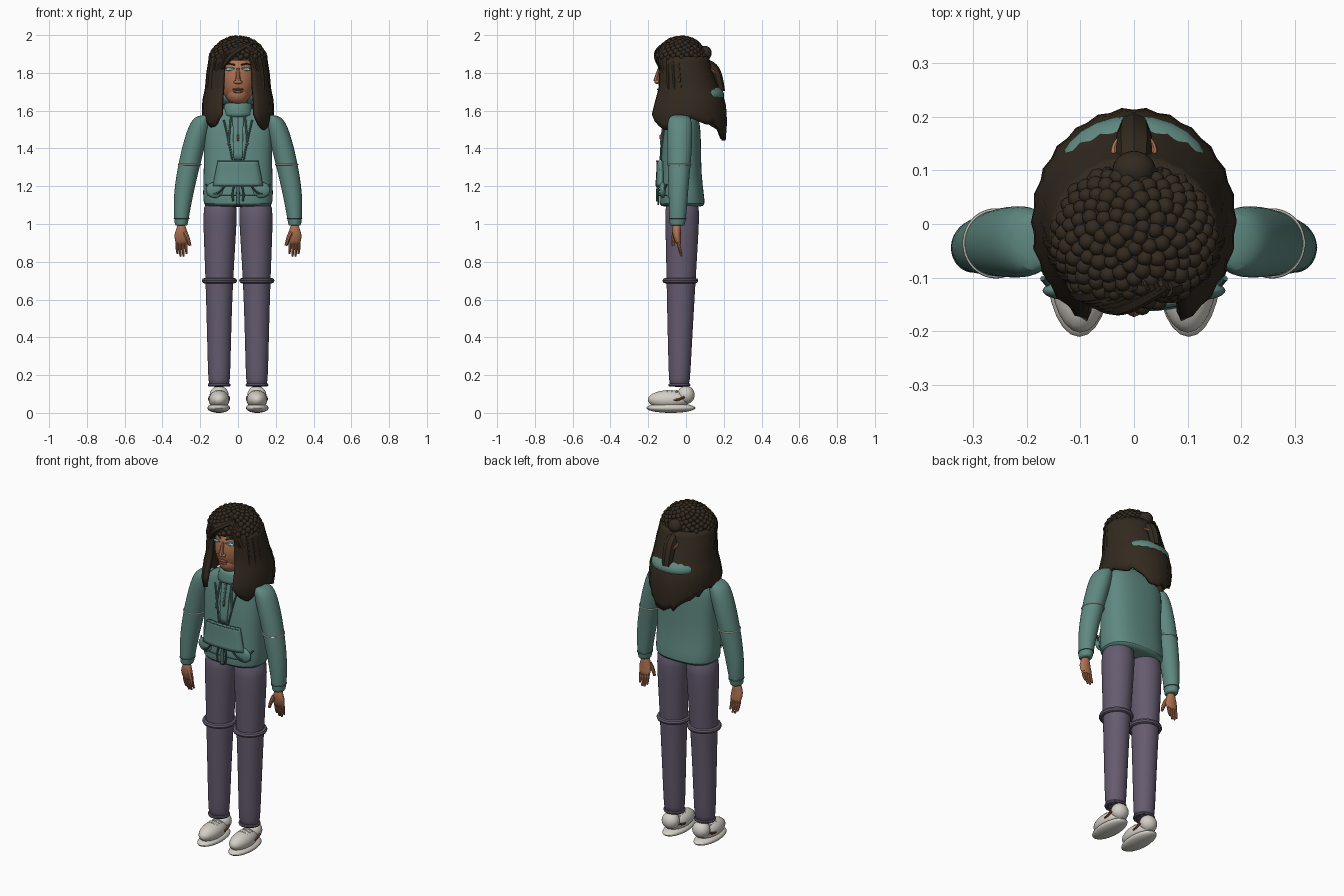
import bpy, bmesh, math, random
from math import sin, cos, pi, radians
from mathutils import Matrix, Vector

random.seed(4)
if "Cube" in bpy.data.objects:
    bpy.data.objects.remove(bpy.data.objects["Cube"])


def material(name, *rgb):
    m = bpy.data.materials.new(name)
    m.use_nodes = True
    m.diffuse_color = (*rgb, 1)
    m.node_tree.nodes["Principled BSDF"].inputs["Base Color"].default_value = (*rgb, 1)
    return m


TEAL = material("jacket teal", .115, .25, .22)
DEEP = material("trim teal", .06, .14, .125)
PLUM = material("trouser plum", .13, .105, .16)
HAIR = material("hair brown", .033, .023, .014)
SKIN = material("skin", .43, .17, .085)
LIP = material("lip", .27, .09, .06)
WHITE = material("shoe white", .66, .63, .57)
EYE = material("eye turquoise", .12, .5, .5)
RUST = material("rust accent", .33, .08, .04)
made = []


def add(name, bm, mat, subdivide=False, thickness=0):
    me = bpy.data.meshes.new(name)
    if not thickness:
        bmesh.ops.recalc_face_normals(bm, faces=bm.faces)
    bm.to_mesh(me)
    bm.free()
    ob = bpy.data.objects.new(name, me)
    bpy.context.collection.objects.link(ob)
    me.materials.append(mat)
    if thickness:
        mod = ob.modifiers.new("thickness", 'SOLIDIFY')
        mod.thickness, mod.offset = thickness, 0
    if subdivide:
        mod = ob.modifiers.new("smooth", 'SUBSURF')
        mod.levels = mod.render_levels = 1
    made.append(ob)
    return ob


def blob(name, pos, size, mat, tilt=0):
    bm = bmesh.new()
    bmesh.ops.create_uvsphere(bm, u_segments=24, v_segments=14, radius=1, matrix=Matrix.Translation(pos)
                              @ Matrix.Rotation(tilt, 4, 'Y') @ Matrix.Diagonal((*size, 1)))
    return add(name, bm, mat)


def oval(angle, power):
    c, s = cos(angle), sin(angle)
    return [math.copysign(abs(v) ** (2 / power), v) for v in (c, s)]


def loft(name, rows, mat, n=20, power=2.0):
    # rows hold centre x, centre y, height, x radius, y radius
    bm = bmesh.new()
    rings = []
    for cx, cy, z, rx, ry in rows:
        pts = [oval(2 * pi * i / n, power) for i in range(n)]
        rings.append([bm.verts.new((cx + rx * a, cy + ry * b, z)) for a, b in pts])
    for lo, hi in zip(rings, rings[1:]):
        for i in range(n):
            bm.faces.new((lo[i], lo[(i + 1) % n], hi[(i + 1) % n], hi[i]))
    bm.faces.new(rings[0])
    bm.faces.new(rings[-1])
    return add(name, bm, mat, True)


def tube(name, points, radius, mat, closed=False, taper=None):
    cu = bpy.data.curves.new(name, 'CURVE')
    cu.dimensions, cu.bevel_depth, cu.bevel_resolution = '3D', radius, 2
    cu.use_fill_caps, cu.resolution_u = True, 5
    sp = cu.splines.new('NURBS')
    sp.points.add(len(points) - 1)
    for i, p in enumerate(points):
        sp.points[i].co = (*p, 1)
        sp.points[i].radius = taper[i] if taper else 1
    sp.use_cyclic_u, sp.use_endpoint_u, sp.order_u = closed, True, 3
    tmp = bpy.data.objects.new(name + " path", cu)
    bm = bmesh.new()
    bm.from_mesh(tmp.to_mesh())
    bpy.data.objects.remove(tmp)
    return add(name, bm, mat)


def ring(name, cx, cy, z, rx, ry, radius, mat):
    n = 20
    pts = [(cx + rx * cos(2 * pi * i / n), cy + ry * sin(2 * pi * i / n), z) for i in range(n)]
    return tube(name, pts, radius, mat, True)


def blend(rows, z):
    for a, b in zip(rows, rows[1:]):
        if a[0] <= z <= b[0]:
            t = (z - a[0]) / (b[0] - a[0])
            return [p + (q - p) * t for p, q in zip(a, b)]
    return rows[0] if z < rows[0][0] else rows[-1]


# Jacket body: height, half width, front, back
BODY = [(1.09, .165, -.125, .085), (1.1, .183, -.143, .102), (1.16, .187, -.143, .095),
        (1.26, .182, -.135, .082), (1.4, .182, -.13, .08), (1.5, .185, -.118, .078),
        (1.56, .175, -.105, .068), (1.6, .12, -.1, .05), (1.62, .07, -.09, .03)]
loft("jacket_body", [(0, (f + b) / 2, z, w, (b - f) / 2) for z, w, f, b in BODY], TEAL, 28, 2.5)
loft("collar", [(0, -.05, z, r, r * .95) for z, r in ((1.56, .09), (1.59, .08), (1.63, .075), (1.645, .068))], TEAL)
loft("neck", [(0, -.045, z, .05, .05) for z in (1.58, 1.64, 1.72)], SKIN)


def front(x, z, lift=0.0):
    _, w, f, b = blend(BODY, z)
    k = max(0, 1 - abs(x / w) ** 2.5) ** .4
    return Vector((x, (f + b) / 2 - (b - f) / 2 * k - lift, z))


def panel(name, wide_low, wide_high, z0, z1, lift, thick, mat, cx=0):
    # Curved plate that follows the jacket front
    bm = bmesh.new()
    n = 8
    grid = []
    for j in range(n + 1):
        v = j / n
        w = wide_low + (wide_high - wide_low) * v
        grid.append([bm.verts.new(front(cx + w * (2 * i / n - 1), z0 + (z1 - z0) * v, lift)) for i in range(n + 1)])
    for a, b in zip(grid, grid[1:]):
        for i in range(n):
            bm.faces.new((a[i], a[i + 1], b[i + 1], b[i]))
    return add(name, bm, mat, False, thick)


panel("zip_placket", .022, .03, 1.34, 1.59, .003, .008, TEAL)
panel("zip_line", .005, .006, 1.44, 1.6, .008, .006, DEEP)
blob("zip_pull", front(0, 1.46, .012), (.006, .006, .014), RUST)
panel("front_pouch", .13, .105, 1.2, 1.335, .012, .022, TEAL)
tube("pouch_top_seam", [front(x * .026, 1.333, .024) for x in range(-4, 5)], .003, DEEP)
tube("hem_band_seam", [front(x * .02, 1.15, .002) for x in range(-8, 9)], .003, DEEP)
panel("hem_gap", .012, .008, 1.1, 1.2, .004, .006, DEEP)
for s, side in ((1, "left"), (-1, "right")):
    tube(side + "_chest_seam", [front(s * x, z, .004) for x, z in ((.075, 1.55), (.05, 1.45), (.03, 1.34))], .005, DEEP)
    tube(side + "_drawcord", [front(s * x, z, .008) for x, z in ((.035, 1.59), (.045, 1.5), (.05, 1.42))], .005, TEAL)
    blob(side + "_side_pocket", front(s * .12, 1.18, 0), (.05, .018, .042), TEAL)
    tube(side + "_pocket_flap", [front(s * x, z, .018) for x, z in ((.065, 1.21), (.1, 1.155), (.15, 1.165), (.17, 1.21))],
         .005, DEEP)
    tube(side + "_hem_cord", [front(s * x, z, .012) for x, z in ((.02, 1.2), (.035, 1.16), (.025, 1.12))], .005, DEEP)

# Sleeves, hands, trousers and shoes, one side at a time
ARM = [(1.578, .165, -.035, .02, .035), (1.568, .187, -.033, .04, .055), (1.54, .198, -.033, .054, .066),
       (1.48, .216, -.033, .06, .068), (1.4, .238, -.034, .06, .066), (1.32, .257, -.036, .059, .062),
       (1.2, .282, -.04, .055, .054), (1.1, .295, -.042, .047, .049), (1.02, .3, -.045, .038, .044),
       (.995, .3, -.046, .034, .04), (.99, .3, -.046, .028, .032)]
LEG = [(.135, .1, -.035, .05, .048), (.16, .1, -.035, .058, .056), (.3, .1, -.033, .062, .062),
       (.5, .1, -.03, .067, .07), (.7, .099, -.026, .074, .078), (.9, .097, -.022, .084, .086),
       (1.04, .095, -.02, .091, .092), (1.14, .093, -.02, .088, .09)]
for s, side in ((1, "left"), (-1, "right")):
    loft(side + "_sleeve", [(s * x, y, z, rx, ry) for z, x, y, rx, ry in ARM], TEAL)
    ring(side + "_elbow_piping", s * .257, -.036, 1.315, .059, .062, .004, WHITE)
    ring(side + "_cuff_piping", s * .299, -.044, 1.03, .039, .044, .003, DEEP)
    loft(side + "_palm", [(s * x, y, z, rx, ry) for x, y, z, rx, ry in
                          ((.298, -.038, .89, .03, .012), (.298, -.043, .91, .036, .018),
                           (.302, -.05, .945, .037, .022), (.3, -.05, .97, .027, .023), (.3, -.05, 1.0, .022, .022))], SKIN)
    for i in range(4):
        x = .275 + .016 * i
        tip = .843 - (.015 if i in (1, 2) else 0)
        tube(f"{side}_finger_{i + 1}", [(s * x, -.04, .905), (s * x, -.036, .87), (s * (x - .003), -.024, tip)],
             .009, SKIN, taper=(1, 1, .6))
    tube(side + "_thumb", [(s * .28, -.06, .955), (s * .262, -.07, .92), (s * .254, -.068, .885)], .011, SKIN,
         taper=(1.2, 1, .7))
    loft(side + "_trouser_leg", [(s * x, y, z, rx, ry) for z, x, y, rx, ry in LEG], PLUM)
    ring(side + "_knee_roll", s * .099, -.03, .7, .08, .082, .014, PLUM)
    ring(side + "_ankle_roll", s * .1, -.035, .148, .052, .05, .009, PLUM)
    blob(side + "_sole", (s * .102, -.08, .026), (.06, .13, .026), WHITE)
    blob(side + "_shoe_upper", (s * .1, -.09, .07), (.055, .112, .05), WHITE)
    blob(side + "_shoe_heel", (s * .1, 0, .095), (.05, .046, .048), WHITE)
    for k in (1, -1):
        tube(side + "_shoe_accent", [(s * .1 + k * .05, -.065, .068), (s * .1 + k * .054, -.035, .068),
                                     (s * .1 + k * .05, -.008, .085)], .006, RUST)
    for j in range(3):
        y = -.1 + .025 * j
        tube(side + "_lace", [(s * .1 - .03, y, .108), (s * .1, y, .126), (s * .1 + .03, y, .108)], .005, WHITE)

# Face
blob("head", (0, -.05, 1.775), (.095, .1, .145), SKIN)
blob("jaw", (0, -.07, 1.69), (.062, .07, .062), SKIN)


def face(x, z, lift=0.0):
    k = max(0, 1 - (x / .095) ** 2 - ((z - 1.775) / .145) ** 2)
    return Vector((x, -.05 - .1 * math.sqrt(k) - lift, z))


tube("nose_bridge", [face(0, 1.825, -.004), face(0, 1.785, .004), face(0, 1.755, .01)], .012, SKIN, taper=(.7, .9, 1.2))
blob("nose_base", face(0, 1.752, .004), (.024, .014, .011), SKIN)
blob("upper_lip", face(0, 1.713, .003), (.03, .01, .006), LIP)
blob("lower_lip", face(0, 1.7, .005), (.025, .01, .007), LIP)
for s, side in ((1, "left"), (-1, "right")):
    blob(side + "_eye", face(s * .043, 1.819, 0), (.022, .008, .008), WHITE, s * .08)
    blob(side + "_iris", face(s * .043, 1.819, .004), (.01, .006, .008), EYE)
    tube(side + "_eyelid", [face(s * x, z, .004) for x, z in ((.02, 1.822), (.042, 1.833), (.066, 1.824))], .004, EYE)
    tube(side + "_brow", [face(s * x, z, .003) for x, z in ((.018, 1.842), (.045, 1.853), (.07, 1.842))], .004, HAIR)

# Long hair: height, half width, front, back; open over the face
FALL = [(1.45, .15, -.175, .2), (1.52, .168, -.19, .205), (1.58, .18, -.198, .205), (1.65, .177, -.178, .198),
        (1.72, .163, -.155, .165), (1.8, .156, -.15, .135), (1.88, .143, -.15, .11)]
HEM = [(28, 1.59), (42, 1.525), (58, 1.51), (75, 1.55), (100, 1.56), (130, 1.53), (155, 1.47), (180, 1.435)]
bm = bmesh.new()
grid = []
cols, levels = 44, 12
for i in range(cols + 1):
    deg = 28 + (360 - 56) * i / cols
    a = radians(deg)
    low = blend(HEM, min(deg, 360 - deg))[1] + random.uniform(-.016, .016)
    column = []
    for j in range(levels + 1):
        z = low + (1.885 - low) * j / levels
        _, w, f, b = blend(FALL, z)
        wave = 1 + (.012 if i % 2 else -.012)
        column.append(bm.verts.new((w * wave * sin(a), (f + b) / 2 - (b - f) / 2 * wave * cos(a), z)))
    grid.append(column)
for a, b in zip(grid, grid[1:]):
    for j in range(levels):
        bm.faces.new((a[j], b[j], b[j + 1], a[j + 1]))
add("long_hair", bm, HAIR, False, .02)
blob("hood", (0, .1, 1.682), (.14, .102, .062), TEAL)

# Crown with round curls, side braids, fringe and ponytail
CENTRE, SIZE = Vector((0, -.025, 1.84)), Vector((.15, .135, .144))
bm = bmesh.new()
bmesh.ops.create_uvsphere(bm, u_segments=28, v_segments=18, radius=1,
                          matrix=Matrix.Translation(CENTRE) @ Matrix.Diagonal((*SIZE, 1)))
bmesh.ops.delete(bm, geom=[v for v in bm.verts if v.co.z < 1.855], context='VERTS')
add("crown", bm, HAIR)
bm = bmesh.new()
count = 150
for i in range(count):
    h = 1 - .72 * (i + .5) / count
    a, r = i * 2.39996, math.sqrt(1 - h * h)
    p = CENTRE + Vector((r * cos(a) * SIZE.x, r * sin(a) * SIZE.y, h * SIZE.z))
    bmesh.ops.create_icosphere(bm, subdivisions=2, radius=random.uniform(.014, .0175), matrix=Matrix.Translation(p))
add("crown_curls", bm, HAIR)
for s, side in ((1, "left"), (-1, "right")):
    for i in range(9):
        a = radians(55 + 13 * i)
        x, y = s * sin(a), -cos(a)
        tube(side + "_braid", [(x * .135, -.025 + y * .125, 1.9), (x * .158, -.015 + y * .142, 1.82),
                               (x * .165, -.002 + y * .155, 1.7)], .012, HAIR, taper=(.8, 1.1, .7))
for i in range(6):
    t = i / 5
    tube("fringe_lock", [(.06 - .05 * t, -.11, 1.95), (-.01 - .07 * t, -.152 + .02 * t, 1.915 - .015 * t),
                         (-.06 - .05 * t, -.15 + .03 * t, 1.87 - .025 * t), (-.085 - .035 * t, -.135 + .04 * t, 1.82 - .03 * t)],
         .021, HAIR, taper=(.7, 1, .9, .3))
for i in range(4):
    t = i / 3
    tube("short_fringe_lock", [(.03 + .03 * t, -.12, 1.94), (.07 + .03 * t, -.142 + .03 * t, 1.89),
                               (.095 + .03 * t, -.125 + .03 * t, 1.81 - .02 * t)], .02, HAIR, taper=(.8, 1, .4))
blob("hair_bun", (0, .1, 1.905), (.04, .036, .038), HAIR)
tube("ponytail", [(0, .08, 1.85), (0, .125, 1.84), (0, .16, 1.79), (0, .178, 1.7)], .036, HAIR, taper=(.8, .9, 1, .8))
tie = ring("hair_tie", 0, 0, 0, .037, .037, .007, SKIN)
tie.data.transform(Matrix.Translation((0, .135, 1.815)) @ Matrix.Rotation(radians(-35), 4, 'X'))

bpy.ops.object.select_all(action='DESELECT')
for ob in made:
    ob.select_set(True)
bpy.context.view_layer.objects.active = made[0]
bpy.ops.object.shade_smooth_by_angle(angle=radians(40))
